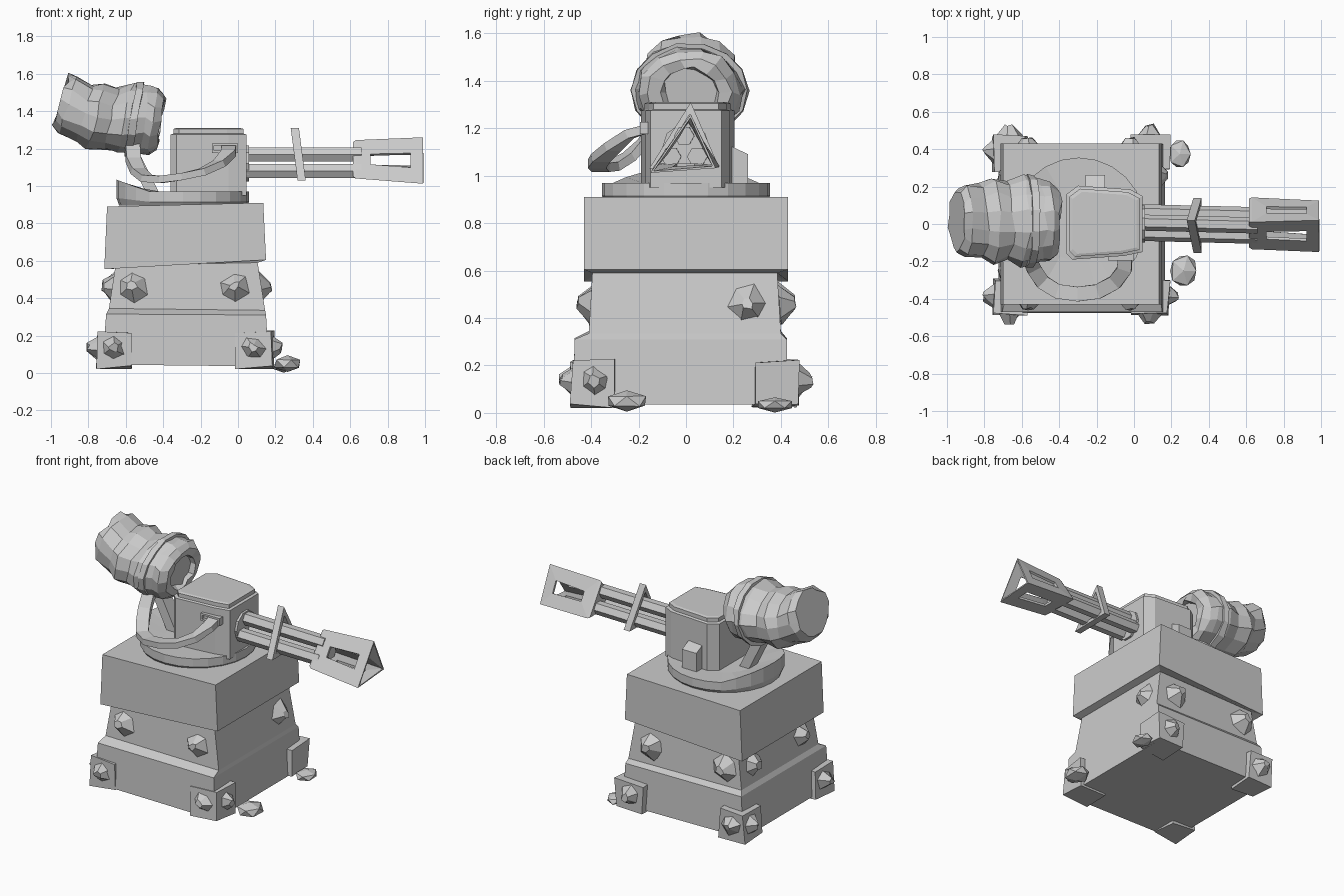
import bpy, bmesh, math, random
from mathutils import Vector, Matrix

if "Cube" in bpy.data.objects:
    bpy.data.objects.remove(bpy.data.objects["Cube"])

random.seed(4)
grey = bpy.data.materials.new("plain_grey")
grey.diffuse_color = (0.6, 0.6, 0.6, 1)
grey.use_nodes = True
grey.node_tree.nodes["Principled BSDF"].inputs["Base Color"].default_value = grey.diffuse_color


def finish(name, bm):
    bmesh.ops.recalc_face_normals(bm, faces=bm.faces)
    me = bpy.data.meshes.new(name)
    bm.to_mesh(me)
    bm.free()
    me.materials.append(grey)
    ob = bpy.data.objects.new(name, me)
    bpy.context.collection.objects.link(ob)
    return ob


def loft(name, rings, caps=True, closed=False, jitter=0):
    """Skin a list of equal-length point rings."""
    bm = bmesh.new()
    vs = [[bm.verts.new(Vector(p) + Vector([random.uniform(-jitter, jitter) for _ in range(3)]))
           for p in r] for r in rings]
    n = len(rings[0])
    pairs = list(zip(vs, vs[1:])) + ([(vs[-1], vs[0])] if closed else [])
    for a, b in pairs:
        for i in range(n):
            j = (i + 1) % n
            bm.faces.new((a[i], a[j], b[j], b[i]))
    if caps and not closed:
        bm.faces.new(vs[0])
        bm.faces.new(vs[-1])
    return finish(name, bm)


def box(name, x0, x1, y0, y1, z0, z1, jitter=0):
    return loft(name, [[(x0, y0, z), (x1, y0, z), (x1, y1, z), (x0, y1, z)] for z in (z0, z1)],
                jitter=jitter)


def rod(name, a, b, r, sides):
    a, b = Vector(a), Vector(b)
    q = (b - a).to_track_quat('Z', 'Y')
    ring = [q @ Vector((r * math.cos(t), r * math.sin(t), 0))
            for t in [2 * math.pi * i / sides for i in range(sides)]]
    return loft(name, [[a + p for p in ring], [b + p for p in ring]])


# stepped pedestal: x0, x1, front y, back y, z left, z right
steps = [(-.725, .165, -.475, .43, .045, .035), (-.705, .15, -.47, .425, .315, .31),
         (-.69, .145, -.41, .40, .345, .335), (-.655, .105, -.395, .385, .575, .59),
         (-.715, .15, -.43, .43, .555, .605), (-.70, .135, -.43, .43, .89, .91)]
loft("pedestal", [[(a, c, zl), (b, c, zr), (b, d, zr), (a, d, zl)] for a, b, c, d, zl, zr in steps])

# corner guards on the foot
for x0, x1 in ((-.75, -.575), (-.01, .185)):
    for y0, y1 in ((-.485, -.30), (.285, .47)):
        box("corner_guard", x0, x1, y0, y1, .03, .22, jitter=.01)


# faceted stone studs on pedestal and guards
def stud(loc, normal, r):
    bm = bmesh.new()
    bmesh.ops.create_cone(bm, cap_ends=True, segments=6, radius1=r, radius2=r * .3, depth=.065)
    for v in bm.verts:
        v.co += Vector([random.uniform(-.009, .009) for _ in range(3)])
    rot = Vector(normal).to_track_quat('Z', 'Y').to_matrix().to_4x4()
    spin = Matrix.Rotation(random.uniform(0, 6), 4, 'Z')
    lift = Matrix.Translation((0, 0, .018))
    bm.transform(Matrix.Translation(loc) @ rot @ spin @ lift)
    finish("stone_stud", bm)


for s in (-1, 1):
    for x in (-.565, -.02):
        stud((x, s * .405, .46), (0, s, .07), .09)
    stud((-.67, s * .26, .46), (-1, 0, .12), .09)
    stud((-.75, s * .385, .135), (-1, 0, 0), .075)
    for x in (-.665, .08):
        stud((x, s * .478, .135), (0, s, 0), .075)
stud((.123, .26, .46), (1, 0, .12), .09)
stud((.18, -.385, .135), (1, 0, 0), .075)

# loose stones on the floor
for loc, size in (((.265, -.25, .05), (.085, .105, .05)), ((.245, .375, .035), (.07, .09, .035))):
    bm = bmesh.new()
    bmesh.ops.create_icosphere(bm, subdivisions=1, radius=1)
    for v in bm.verts:
        v.co *= random.uniform(.85, 1)
    bm.transform(Matrix.Translation(loc) @ Matrix.Diagonal((*size, 1)))
    finish("loose_stone", bm)


# turntable with an upturned rear lip
def disc_ring(r, z, lift):
    out = []
    for i in range(24):
        t = 2 * math.pi * i / 24
        x = -.295 + r * math.cos(t)
        out.append((x, r * math.sin(t), z + lift * max(0, (-.48 - x) / .16)))
    return out


loft("turntable", [disc_ring(.34, .895, 0), disc_ring(.355, .915, .02),
                   disc_ring(.355, .97, .06), disc_ring(.2, .965, 0)])

# gun housing with stepped cap
plan = [(-.36, -.16), (-.33, -.19), (-.05, -.17), (.045, -.15),
        (.045, .15), (-.02, .185), (-.30, .205), (-.36, .16)]


def plan_ring(k, z):
    return [(-.16 + (x + .16) * k, y * k, z) for x, y in plan]


loft("gun_housing", [plan_ring(1, .95), plan_ring(1, 1.275), plan_ring(.92, 1.28),
                     plan_ring(.92, 1.305), plan_ring(.84, 1.31)])
loft("side_box", [[(x, .1, .95), (x, .262, .95), (x, .262, 1.09), (x, .1, 1.17)] for x in (-.26, -.155)])

# hose socket: a small frame on the housing's side
for z in (1.177, 1.215):
    box("socket_rail", -.14, 0, -.195, -.15, z, z + .012)
for x in (-.14, -.012):
    box("socket_post", x, x + .012, -.195, -.15, 1.177, 1.227)

# barrel rods and collar
rod("barrel_collar", (0, 0, 1.12), (.06, 0, 1.12), .1, 10)
for y, z in ((0, 1.168), (-.055, 1.08), (.055, 1.08)):
    rod("barrel_rod", (.02, y + .008, z), (.66, y - .008, z), .043, 6)

# triangular brace round the rods
tri = [Vector((.02, 1.31)), Vector((-.155, 1.03)), Vector((.14, 1.035))]
mid = sum(tri, Vector((0, 0))) / 3


def tri_ring(k, dx):
    pts = [mid + (p - mid) * k for p in tri]
    return [(.322 + dx - (z - 1.17) * .13, y, z) for y, z in pts]


loft("barrel_brace", [tri_ring(1, -.022), tri_ring(1, .022), tri_ring(.72, .022), tri_ring(.72, -.022)],
     closed=True)

# triangular muzzle, open at the front, a slot in each wall
bm = bmesh.new()
ends = [(.615, [(.01, 1.235), (-.125, 1.05), (.135, 1.045)]),
        (.63, [(.01, 1.245), (-.135, 1.04), (.142, 1.04)]),
        (.99, [(.02, 1.26), (-.15, 1.012), (.125, 1.032)])]
vs = [[bm.verts.new((x, y, z)) for y, z in pts] for x, pts in ends]
bm.faces.new(vs[0])
for i in range(3):
    j = (i + 1) % 3
    bm.faces.new((vs[0][i], vs[0][j], vs[1][j], vs[1][i]))
    a, b, c, d = outer = [vs[1][i], vs[1][j], vs[2][j], vs[2][i]]
    inner = [bm.verts.new(a.co.lerp(b.co, v).lerp(d.co.lerp(c.co, v), u))
             for u, v in ((.22, .36), (.22, .62), (.81, .66), (.81, .34))]
    for k in range(4):
        m = (k + 1) % 4
        bm.faces.new((outer[k], outer[m], inner[m], inner[k]))
muzzle = finish("muzzle", bm)
mod = muzzle.modifiers.new("wall", 'SOLIDIFY')
mod.thickness = .016
mod.offset = -1

# lumpy canister: centre x, centre z, half width, half height
lumps = [(-.95, 1.455, .165, .15), (-.91, 1.435, .2, .165), (-.82, 1.39, .205, .16),
         (-.76, 1.37, .235, .178), (-.68, 1.36, .215, .168), (-.60, 1.36, .24, .192),
         (-.50, 1.355, .22, .185), (-.45, 1.35, .215, .185), (-.41, 1.345, .175, .155),
         (-.415, 1.345, .125, .11), (-.44, 1.35, .11, .1)]


def oval(cx, cz, ry, rz, lean):
    out = []
    for i in range(14):
        t = 2 * math.pi * i / 14
        out.append((cx + rz * math.sin(t) * math.sin(lean), .015 + ry * math.cos(t),
                    cz + rz * math.sin(t) * math.cos(lean)))
    return out


loft("canister", [oval(*l, .15 - (l[0] + .45) * .34) for l in lumps], jitter=.012)
loft("canister_strap", [oval(-.575, 1.36, .22, .175, .17), oval(-.575, 1.36, .25, .207, .17),
                        oval(-.535, 1.36, .245, .203, .17), oval(-.535, 1.36, .2, .17, .17)],
     closed=True, jitter=.005)

# strut holding the canister
loft("canister_strut", [[(x - .035, -.05, z), (x + .035, -.05, z), (x + .035, .04, z), (x - .035, .04, z)]
                        for x, z in ((-.45, .95), (-.585, 1.22))])

# flat feed hose from housing to canister
path = [Vector(p) for p in (
    (-.05, -.16, 1.2), (-.05, -.24, 1.175), (-.10, -.31, 1.12), (-.19, -.36, 1.075),
    (-.30, -.375, 1.05), (-.41, -.36, 1.035), (-.49, -.31, 1.04), (-.535, -.24, 1.08),
    (-.56, -.18, 1.14), (-.565, -.12, 1.23))]
rings = []
for i, p in enumerate(path):
    tan = (path[min(i + 1, len(path) - 1)] - path[max(i - 1, 0)]).normalized()
    side = tan.cross(Vector((0, 0, 1))).normalized()
    up = side.cross(tan) * .019
    side *= .039
    rings.append([p + side + up, p - side + up, p - side - up, p + side - up])
loft("feed_hose", rings)
